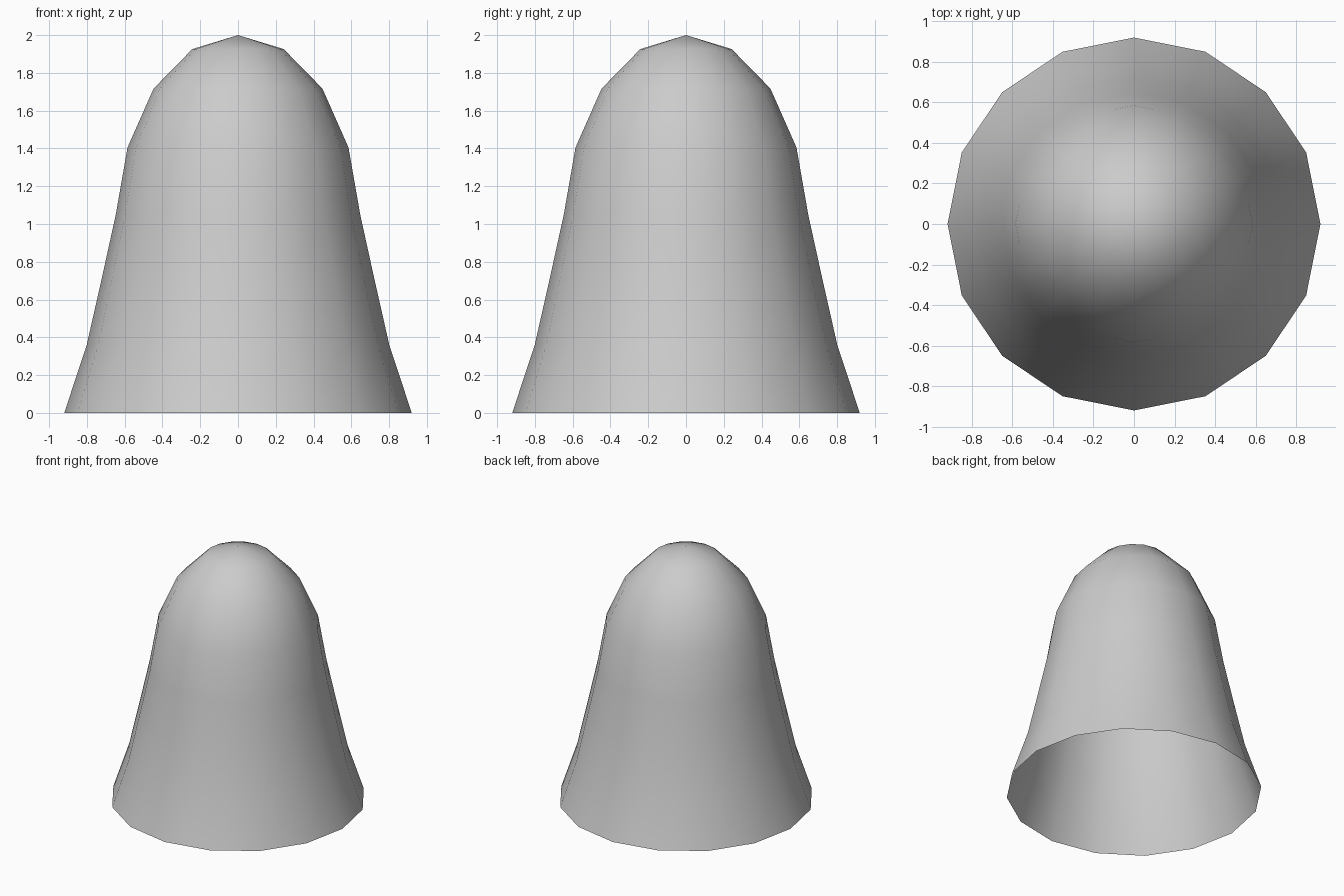
import bpy, bmesh
from math import cos, sin, tau

if "Cube" in bpy.data.objects:
    bpy.data.objects.remove(bpy.data.objects["Cube"])

SIDES = 16
# (radius, height) from the flared open rim up to the dome
PROFILE = [(0.92, 0.0), (0.802, 0.355), (0.724, 0.70), (0.648, 1.045),
           (0.585, 1.405), (0.447, 1.717), (0.242, 1.926)]

bm = bmesh.new()

# Rings of the shell
rings = [[bm.verts.new((r * cos(tau * i / SIDES), r * sin(tau * i / SIDES), z))
          for i in range(SIDES)] for r, z in PROFILE]
for low, high in zip(rings, rings[1:]):
    for i in range(SIDES):
        j = (i + 1) % SIDES
        bm.faces.new((low[i], low[j], high[j], high[i]))

# Dome tip; the bottom stays open
tip = bm.verts.new((0, 0, 2.0))
for i in range(SIDES):
    bm.faces.new((rings[-1][i], rings[-1][(i + 1) % SIDES], tip))

for f in bm.faces:
    f.smooth = True

mesh = bpy.data.meshes.new("domed_shell")
bm.to_mesh(mesh)
bm.free()
bpy.context.collection.objects.link(bpy.data.objects.new("domed_shell", mesh))
